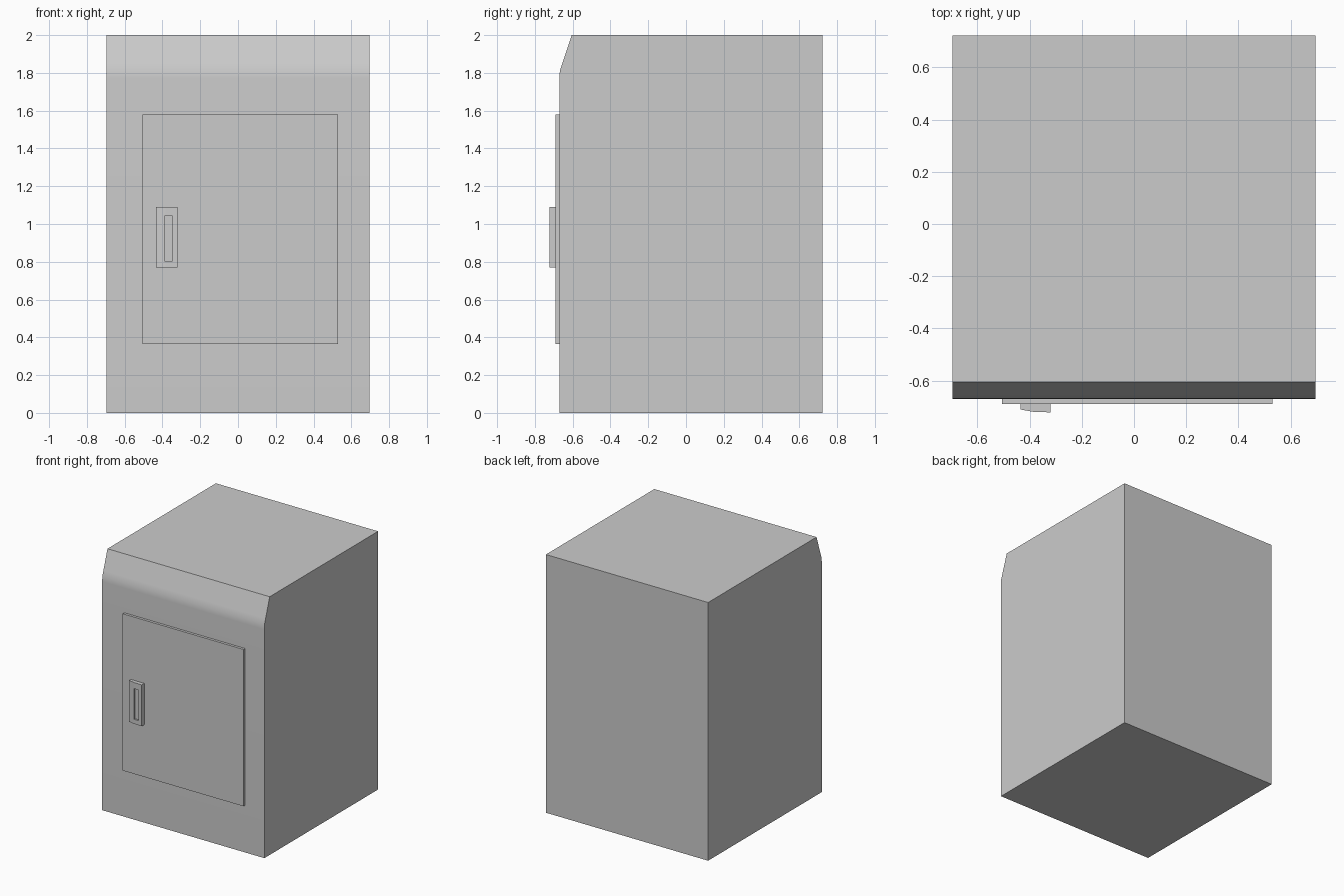
import bpy, bmesh
from mathutils import Vector

if "Cube" in bpy.data.objects:
    bpy.data.objects.remove(bpy.data.objects["Cube"])


def prism(name, profile, sweep):
    """Extrude a closed 3D profile along the sweep vector."""
    bm = bmesh.new()
    face = bm.faces.new([bm.verts.new(p) for p in profile])
    ext = bmesh.ops.extrude_face_region(bm, geom=[face])
    moved = [g for g in ext["geom"] if isinstance(g, bmesh.types.BMVert)]
    bmesh.ops.translate(bm, verts=moved, vec=Vector(sweep))
    bmesh.ops.recalc_face_normals(bm, faces=bm.faces)
    mesh = bpy.data.meshes.new(name)
    bm.to_mesh(mesh)
    bm.free()
    obj = bpy.data.objects.new(name, mesh)
    bpy.context.collection.objects.link(obj)
    return obj


def box(name, x0, x1, y0, y1, z0, z1):
    return prism(name, [(x0, y0, z0), (x1, y0, z0), (x1, y1, z0), (x0, y1, z0)],
                 (0, 0, z1 - z0))


# cabinet body: side profile with a softly blended sloping top front
side = [(0.722, 0), (0.722, 2), (-0.605, 2), (-0.655, 1.85),
        (-0.668, 1.81), (-0.67, 1.77), (-0.67, 0)]
body = prism("cabinet_body", [(-0.695, y, z) for y, z in side], (1.39, 0, 0))
bpy.context.view_layer.objects.active = body
body.select_set(True)
bpy.ops.object.shade_smooth_by_angle(angle=0.52)

# door panel, set on the front face
box("door", -0.505, 0.53, -0.69, -0.665, 0.365, 1.58)

# handle block, tapering towards its left edge
plan = [(-0.435, -0.685), (-0.435, -0.711), (-0.385, -0.720),
        (-0.32, -0.722), (-0.32, -0.685)]
handle = prism("door_handle", [(x, y, 0.77) for x, y in plan], (0, 0, 0.32))

# finger slot in the handle
cutter = box("slot_cutter", -0.388, -0.347, -0.76, -0.708, 0.805, 1.043)
cutter.hide_render = True
cutter.hide_set(True)
cutter.display_type = 'WIRE'
slot = handle.modifiers.new("finger_slot", 'BOOLEAN')
slot.operation = 'DIFFERENCE'
slot.solver = 'EXACT'
slot.object = cutter
